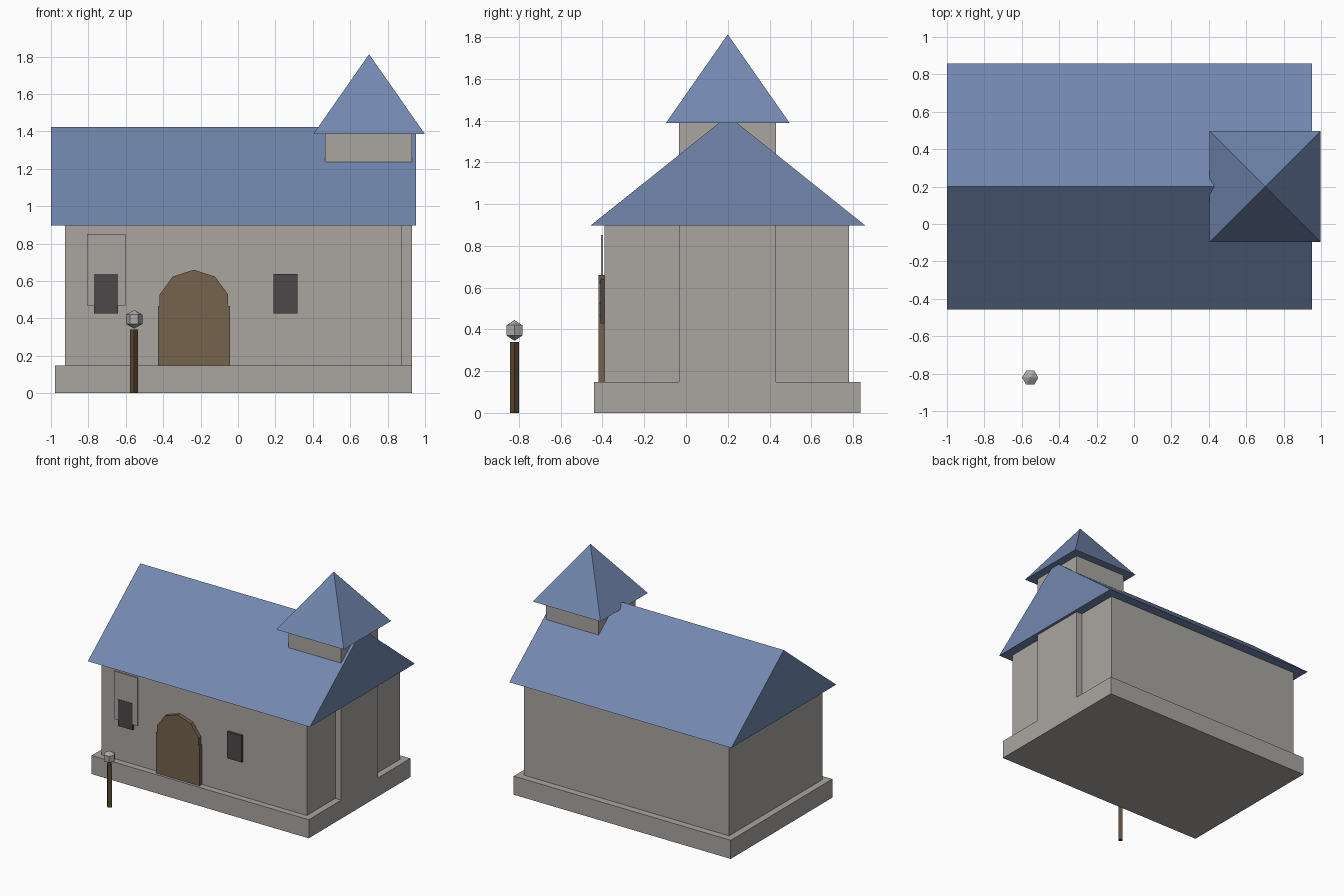
import bpy, bmesh, math
from mathutils import Matrix

if "Cube" in bpy.data.objects:
    bpy.data.objects.remove(bpy.data.objects["Cube"])


def material(name, rgb):
    m = bpy.data.materials.new(name)
    m.diffuse_color = (*rgb, 1)
    m.use_nodes = True
    m.node_tree.nodes["Principled BSDF"].inputs["Base Color"].default_value = m.diffuse_color
    return m


STONE = material("stone", (0.40, 0.38, 0.355))
SLATE = material("blue_slate", (0.17, 0.245, 0.43))
WOOD = material("door_wood", (0.18, 0.125, 0.075))
POST = material("dark_post_wood", (0.115, 0.07, 0.035))
GLASS = material("dark_glass", (0.07, 0.065, 0.065))
LAMP = material("lamp_grey", (0.40, 0.40, 0.385))


def finish(name, bm, mat):
    bmesh.ops.recalc_face_normals(bm, faces=bm.faces)
    me = bpy.data.meshes.new(name)
    bm.to_mesh(me)
    bm.free()
    me.materials.append(mat)
    ob = bpy.data.objects.new(name, me)
    bpy.context.collection.objects.link(ob)
    return ob


def box(name, x, y, z, mat):
    """Box from (min, max) ranges."""
    bm = bmesh.new()
    r = (x, y, z)
    mid = [(a + b) / 2 for a, b in r]
    size = [b - a for a, b in r]
    bmesh.ops.create_cube(bm, size=1, matrix=Matrix.Translation(mid) @ Matrix.Diagonal((*size, 1)))
    return finish(name, bm, mat)


def prism(name, points, offset, mat):
    """Closed prism: profile points pushed along offset."""
    bm = bmesh.new()
    f = bm.faces.new([bm.verts.new(p) for p in points])
    ext = bmesh.ops.extrude_face_region(bm, geom=[f], use_keep_orig=True)
    bmesh.ops.translate(bm, vec=offset, verts=[v for v in ext["geom"] if isinstance(v, bmesh.types.BMVert)])
    return finish(name, bm, mat)


def cone(name, sides, r1, r2, depth, centre, turn, mat):
    bm = bmesh.new()
    bmesh.ops.create_cone(bm, cap_ends=True, segments=sides, radius1=r1, radius2=r2, depth=depth,
                          matrix=Matrix.Translation(centre) @ Matrix.Rotation(turn, 4, 'Z'))
    bmesh.ops.remove_doubles(bm, verts=bm.verts, dist=1e-5)
    return finish(name, bm, mat)


# Masonry
box("plinth", (-0.978, 0.93), (-0.44, 0.835), (0, 0.148), STONE)
box("walls", (-0.925, 0.878), (-0.39, 0.78), (0.14, 0.91), STONE)
box("tower", (0.465, 0.93), (-0.033, 0.432), (0.148, 1.39), STONE)

# Gable roof and tower spire
prism("gable_roof", [(-1, -0.457, 0.897), (-1, 0.859, 0.897), (-1, 0.201, 1.423)], (1.952, 0, 0), SLATE)
cone("spire", 4, 0.297 * math.sqrt(2), 0, 0.425, (0.701, 0.2, 1.387 + 0.2125), math.pi / 4, SLATE)

# Arched door: lower leaf with a ten-sided arch head
box("door", (-0.428, -0.044), (-0.42, -0.38), (0.148, 0.467), WOOD)
arch = [(-0.236 + 0.193 * math.sin(i * math.tau / 10), -0.42, 0.467 + 0.193 * math.cos(i * math.tau / 10))
        for i in range(10)]
prism("door_arch", arch, (0, 0.04, 0), WOOD)

# Windows and the thin wall plaque behind the left one
for side, x in (("left", -0.706), ("right", 0.254)):
    box(side + "_window", (x - 0.064, x + 0.064), (-0.409, -0.385), (0.427, 0.638), GLASS)
box("wall_plaque", (-0.807, -0.601), (-0.406, -0.397), (0.47, 0.852), STONE)

# Street lamp
cone("lamp_post", 4, 0.0215, 0.0215, 0.34, (-0.555, -0.8215, 0.17), 0, POST)
bm = bmesh.new()
bmesh.ops.create_uvsphere(bm, u_segments=6, v_segments=3, radius=0.05,
                          matrix=Matrix.Translation((-0.555, -0.8215, 0.395)) @ Matrix.Rotation(math.pi / 2, 4, 'Z'))
finish("lamp_head", bm, LAMP)
